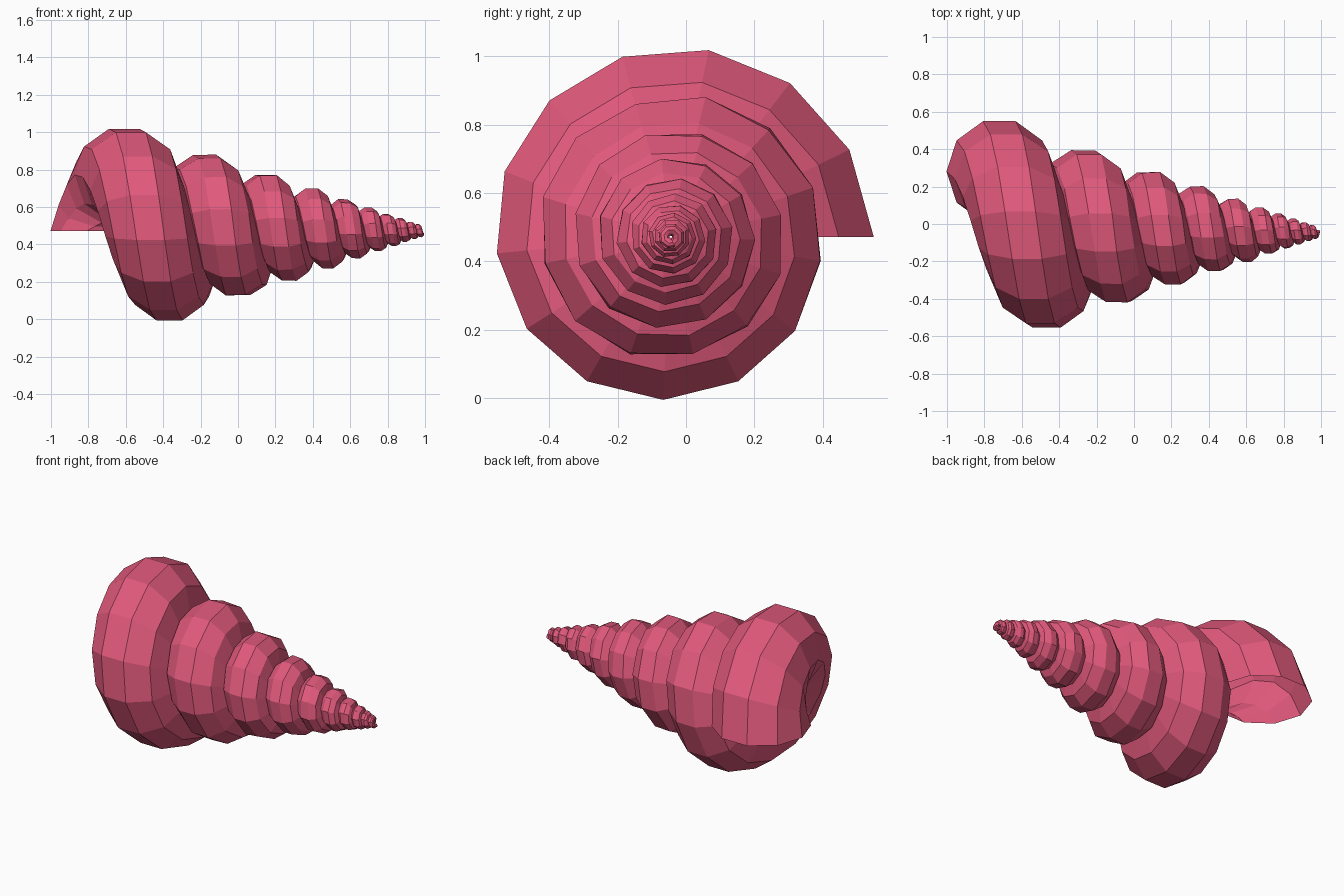
import bpy, bmesh, math, random

if "Cube" in bpy.data.objects:
    bpy.data.objects.remove(bpy.data.objects["Cube"])

random.seed(4)
POLE, AXIS_Y, AXIS_Z = 1.08, -0.045, 0.472   # spiral pole and axis
MOUTH, TIP, SHRINK = 1.80, 0.10, 0.745       # distances from pole, shrink per turn
TUBE, OFFSET, SIDES = 0.157, 0.181, 10       # tube size relative to distance

bm = bmesh.new()


def ring(angle):
    # ten-sided section in a plane through the axis, scaled by distance from the pole
    d = MOUTH * SHRINK ** (angle / math.tau)
    wobble = 0.0 if angle < 6 else 0.03
    verts = []
    for i in range(SIDES):
        t = math.tau * (i + 0.5) / SIDES
        k = d * TUBE * (1 + random.uniform(-wobble, wobble))
        r = d * OFFSET + k * math.cos(t)
        x = POLE - d + k * math.sin(t)
        verts.append(bm.verts.new((x, AXIS_Y + r * math.cos(angle),
                                   AXIS_Z + r * math.sin(angle))))
    return verts


# sweep the shrinking tube from the open mouth to the closed tip
end = math.tau * math.log(TIP / MOUTH) / math.log(SHRINK)
angle, prev = 0.0, ring(0.0)
while angle < end:
    angle += math.radians(26 + 22 * angle / end)
    cur = ring(min(angle, end))
    for i in range(SIDES):
        j = (i + 1) % SIDES
        bm.faces.new((prev[i], prev[j], cur[j], cur[i]))
    prev = cur
bm.faces.new(prev)
bmesh.ops.recalc_face_normals(bm, faces=bm.faces)

mesh = bpy.data.meshes.new("spiral_shell")
bm.to_mesh(mesh)
bm.free()
shell = bpy.data.objects.new("spiral_shell", mesh)
bpy.context.collection.objects.link(shell)

# pink shell colour
mat = bpy.data.materials.new("shell_pink")
mat.diffuse_color = (0.75, 0.10, 0.20, 1)
mat.use_nodes = True
mat.node_tree.nodes["Principled BSDF"].inputs["Base Color"].default_value = mat.diffuse_color
mesh.materials.append(mat)
